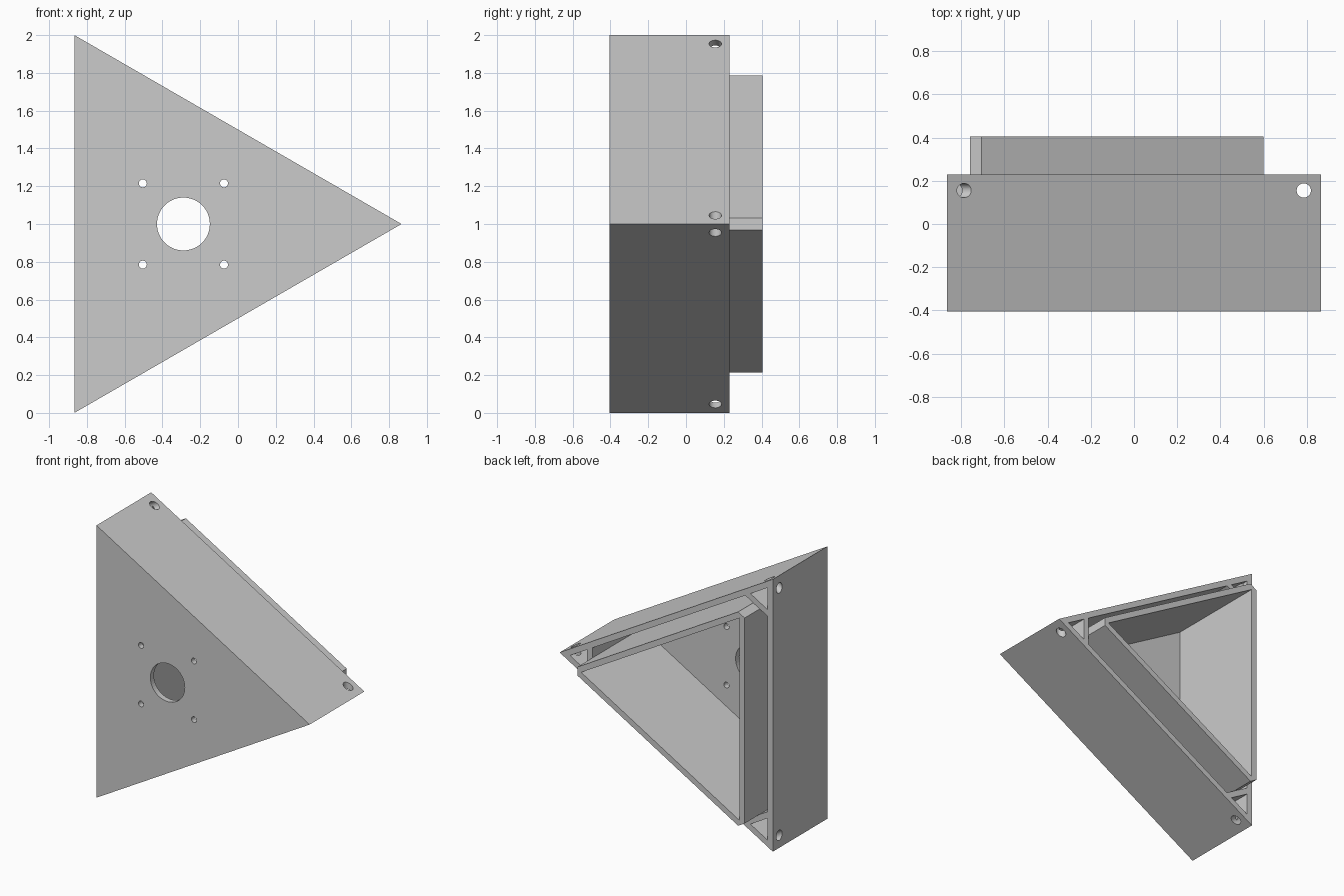
import bpy, bmesh, math
from mathutils import Vector, Matrix

if "Cube" in bpy.data.objects:
    bpy.data.objects.remove(bpy.data.objects["Cube"], do_unlink=True)

# Main dimensions
CENTRE = Vector((-0.289, 0, 1))      # middle of the triangle
APOTHEM = 0.5774                     # centre to outer face
WALL = 0.042
FRONT, RIM, BACK = -0.405, 0.23, 0.405
FLOOR = FRONT + WALL
TUBE = 0.471                         # apothem of the inner tube
CUT = 0.889                          # blunted tube corner, from centre
TAN30 = math.tan(math.pi / 6)
CORNERS = [i * math.tau / 3 for i in range(3)]

grey = bpy.data.materials.new("plain grey")
grey.use_nodes = True
grey.diffuse_color = (0.6, 0.6, 0.6, 1)
grey.node_tree.nodes["Principled BSDF"].inputs["Base Color"].default_value = (0.6, 0.6, 0.6, 1)


def polar(angle, along, across=0.0):
    """Point at a distance along a corner's bisector and sideways from it."""
    c, s = math.cos(angle), math.sin(angle)
    return CENTRE + Vector((c * along - s * across, 0, s * along + c * across))


def triangle(apothem):
    return [polar(a, 2 * apothem) for a in CORNERS]


def blunt_triangle(apothem, cut):
    half = (2 * apothem - cut) * TAN30
    return [polar(a, cut, side * half) for a in CORNERS for side in (-1, 1)]


def add_object(name, bm):
    bmesh.ops.recalc_face_normals(bm, faces=bm.faces)
    mesh = bpy.data.meshes.new(name)
    bm.to_mesh(mesh)
    bm.free()
    mesh.materials.append(grey)
    obj = bpy.data.objects.new(name, mesh)
    bpy.context.collection.objects.link(obj)
    return obj


def prism(name, points, y0, y1):
    bm = bmesh.new()
    face = bm.faces.new([bm.verts.new((p.x, y0, p.z)) for p in points])
    new = bmesh.ops.extrude_face_region(bm, geom=[face])["geom"]
    verts = [v for v in new if isinstance(v, bmesh.types.BMVert)]
    bmesh.ops.translate(bm, verts=verts, vec=(0, y1 - y0, 0))
    return add_object(name, bm)


def rod(place, axis, radius, length):
    bm = bmesh.new()
    turn = axis.to_track_quat("Z", "Y").to_matrix().to_4x4()
    bmesh.ops.create_cone(bm, cap_ends=True, segments=48, radius1=radius, radius2=radius,
                          depth=length, matrix=Matrix.Translation(place) @ turn)
    return add_object("cutter", bm)


def carve(obj, cutters):
    """Subtract the cutters, bake the result and discard them."""
    for cutter in cutters:
        mod = obj.modifiers.new("cut", "BOOLEAN")
        mod.operation, mod.solver, mod.object = "DIFFERENCE", "EXACT", cutter
        cutter.hide_render = True
    graph = bpy.context.evaluated_depsgraph_get()
    baked = bpy.data.meshes.new_from_object(obj.evaluated_get(graph))
    obj.modifiers.clear()
    obj.data = baked
    for cutter in cutters:
        bpy.data.objects.remove(cutter, do_unlink=True)


# Front plate with a large centre hole and four screw holes
plate = prism("front_plate", triangle(APOTHEM), FRONT, FLOOR)
mid = CENTRE + Vector((0, FRONT, 0))
holes = [rod(mid, Vector((0, 1, 0)), 0.14, 0.3)]
for sx in (-1, 1):
    for sz in (-1, 1):
        holes.append(rod(mid + Vector((sx, 0, sz)) * 0.215, Vector((0, 1, 0)), 0.021, 0.3))
carve(plate, holes)

# Outer wall, with a cross hole through each corner
wall = prism("outer_wall", triangle(APOTHEM), FLOOR, RIM)
cuts = [prism("cutter", triangle(APOTHEM - WALL), FLOOR - 0.1, RIM + 0.1)]
for a in CORNERS:
    place = polar(a, 1.075) + Vector((0, 0.155, 0))
    cuts.append(rod(place, Vector((-math.sin(a), 0, math.cos(a))), 0.033, 0.3))
carve(wall, cuts)

# Inner tube with blunted corners, standing proud of the outer wall
tube = prism("inner_tube", blunt_triangle(TUBE, CUT), FLOOR, BACK)
carve(tube, [prism("cutter", triangle(TUBE - WALL), FLOOR - 0.1, BACK + 0.1)])

# Webs closing off a small pocket in each corner
tip = 2 * (APOTHEM - WALL)
near, far = CUT, CUT + WALL
for i, a in enumerate(CORNERS):
    wn, wf = (tip - near) * TAN30, (tip - far) * TAN30
    prism(f"corner_web_{i + 1}",
          [polar(a, near, -wn), polar(a, far, -wf), polar(a, far, wf), polar(a, near, wn)],
          FLOOR, RIM)
